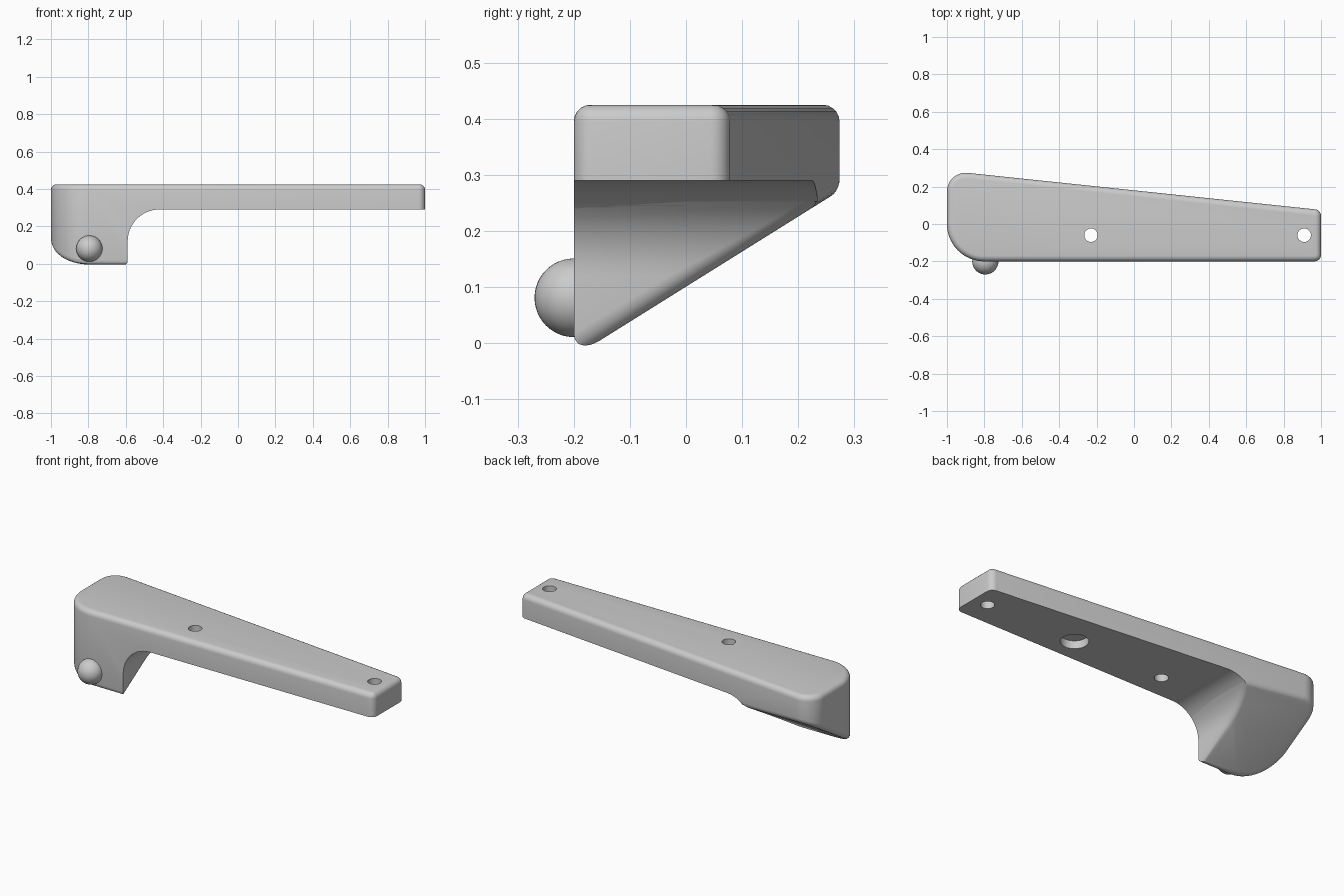
import bpy, bmesh
from math import pi, sin, cos, tan
from mathutils import Vector, Matrix

old = bpy.data.objects.get("Cube")
if old:
    bpy.data.objects.remove(old, do_unlink=True)

grey = bpy.data.materials.new("light_grey")
grey.use_nodes = True
colour = (0.6, 0.6, 0.6, 1)
grey.diffuse_color = colour
grey.node_tree.nodes["Principled BSDF"].inputs["Base Color"].default_value = colour


def make_object(name, bm):
    bmesh.ops.recalc_face_normals(bm, faces=bm.faces)
    mesh = bpy.data.meshes.new(name)
    bm.to_mesh(mesh)
    bm.free()
    mesh.materials.append(grey)
    obj = bpy.data.objects.new(name, mesh)
    bpy.context.collection.objects.link(obj)
    return obj


def activate(obj):
    bpy.ops.object.select_all(action="DESELECT")
    obj.select_set(True)
    bpy.context.view_layer.objects.active = obj


def rounded(corners):
    """Outline from (x, y, radius, segments) corners, each replaced by an arc."""
    points = []
    for i, (x, y, r, n) in enumerate(corners):
        p = Vector((x, y))
        a = (Vector(corners[i - 1][:2]) - p).normalized()
        b = (Vector(corners[(i + 1) % len(corners)][:2]) - p).normalized()
        if r == 0:
            points.append(p)
            continue
        half = a.angle(b) / 2
        centre = p + (a + b).normalized() * r / sin(half)
        start = p + a * r / tan(half) - centre
        turn = (pi - 2 * half) * (1 if a.x * b.y - a.y * b.x < 0 else -1)
        points += [centre + Matrix.Rotation(turn * k / n, 2) @ start for k in range(n + 1)]
    return points


def prism(points, place, sweep):
    bm = bmesh.new()
    face = bm.faces.new([bm.verts.new(place(p)) for p in points])
    out = bmesh.ops.extrude_face_region(bm, geom=[face])
    bmesh.ops.translate(bm, vec=sweep, verts=[v for v in out["geom"] if isinstance(v, bmesh.types.BMVert)])
    return bm


def subtract(obj, cutter):
    mod = obj.modifiers.new("cut", "BOOLEAN")
    mod.operation, mod.solver, mod.object = "DIFFERENCE", "EXACT", cutter
    activate(obj)
    bpy.ops.object.modifier_apply(modifier=mod.name)
    bpy.data.objects.remove(cutter, do_unlink=True)


# Tapered arm outline, swept to full height and trimmed by the slanted back
top = 0.425
plan = rounded([(-1, -0.2, 0.2, 14), (1, -0.2, 0.035, 6), (1, 0.075, 0.035, 6), (-1, 0.285, 0.1, 10)])
bm = prism(plan, lambda p: (p.x, p.y, -0.2), (0, 0, top + 0.2))
slant = Vector((0, 0.53, -0.848)).normalized()
bmesh.ops.bisect_plane(bm, geom=bm.verts[:] + bm.edges[:] + bm.faces[:],
                       plane_co=(0, -0.154, 0.0045), plane_no=slant, clear_outer=True)
bmesh.ops.holes_fill(bm, edges=[e for e in bm.edges if e.is_boundary])
body = make_object("lever_arm", bm)

# Clear the space under the arm, leaving a curved web beside the head
step = rounded([(-0.59, -0.4, 0, 0), (1.2, -0.4, 0, 0), (1.2, 0.29, 0, 0), (-0.59, 0.29, 0.17, 14)])
subtract(body, make_object("step_cutter", prism(step, lambda p: (p.x, -0.5, p.y), (0, 1, 0))))

# Round the rims of the top face and of the slanted back face
bm = bmesh.new()
bm.from_mesh(body.data)
bm.normal_update()
weight = bm.edges.layers.float.new("bevel_weight_edge")
width = 0.1
for e in bm.edges:
    if len(e.link_faces) == 2 and e.calc_face_angle(0) > 0.3:
        if any(f.normal.z > 0.99 or f.normal.dot(slant) > 0.999 for f in e.link_faces):
            e[weight] = 0.03 * tan(e.calc_face_angle() / 2) / width
bm.to_mesh(body.data)
bm.free()
mod = body.modifiers.new("rims", "BEVEL")
mod.limit_method, mod.width, mod.segments = "WEIGHT", width, 5
mod.use_clamp_overlap = False
activate(body)
bpy.ops.object.modifier_apply(modifier=mod.name)

# Two screw holes through the arm and a shallow socket underneath
for x, r, z in ((-0.23, 0.036, top + 0.1), (0.91, 0.036, top + 0.1), (0.34, 0.072, 0.335)):
    bm = bmesh.new()
    bmesh.ops.create_cone(bm, cap_ends=True, segments=40, radius1=r, radius2=r, depth=0.4,
                          matrix=Matrix.Translation((x, -0.06, z - 0.2)))
    subtract(body, make_object("hole_cutter", bm))

# Ball on the front of the head
bm = bmesh.new()
bmesh.ops.create_uvsphere(bm, u_segments=40, v_segments=24, radius=0.07,
                          matrix=Matrix.Translation((-0.795, -0.2, 0.081)))
ball = make_object("ball_knob", bm)

for obj in (body, ball):
    activate(obj)
    bpy.ops.object.shade_smooth_by_angle(angle=pi / 6)
